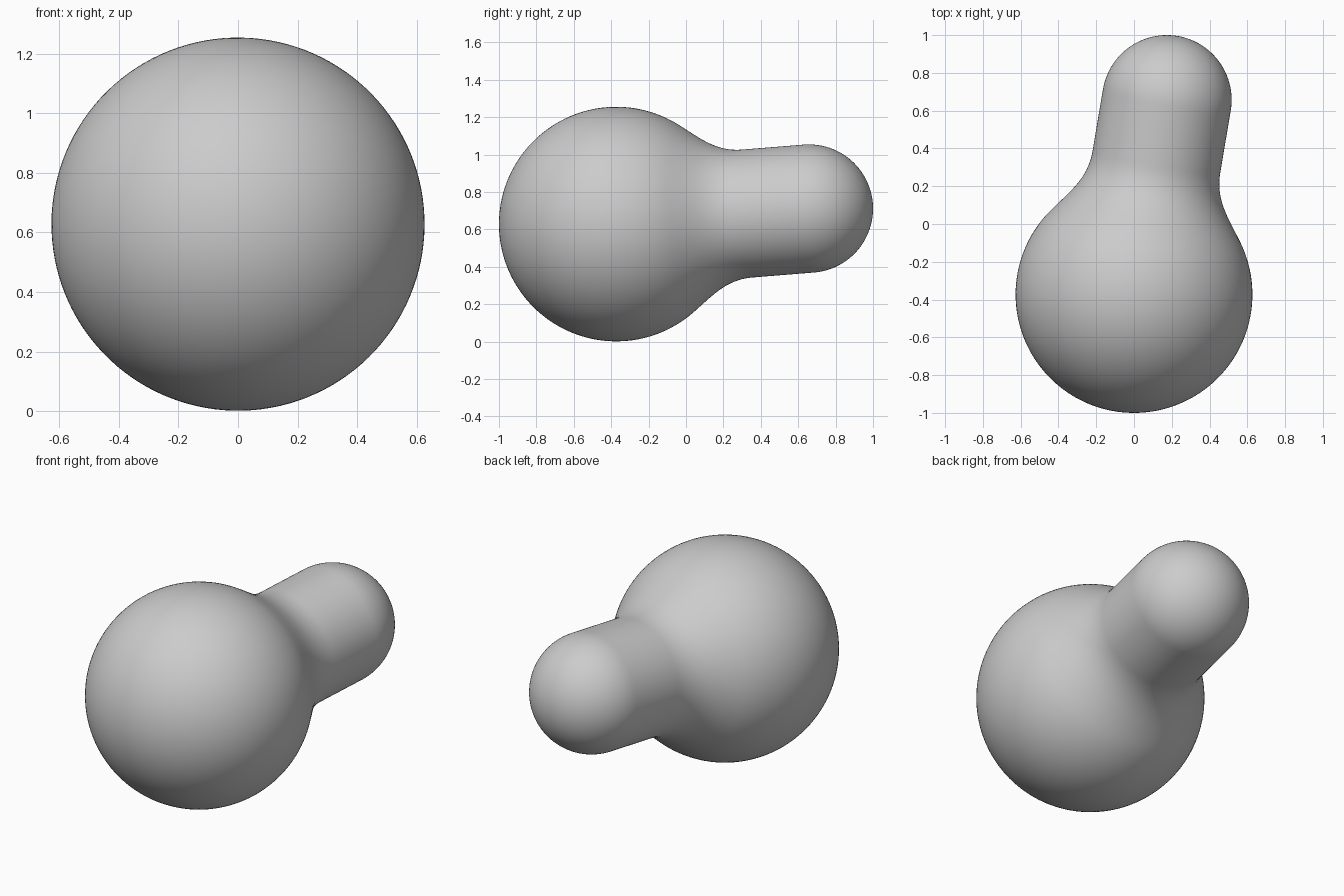
import bpy, bmesh, math
from mathutils import Vector, Matrix

if "Cube" in bpy.data.objects:
    bpy.data.objects.remove(bpy.data.objects["Cube"])

BALL = Vector((0.0, -0.373, 0.628))   # ball centre
TIP = Vector((0.174, 0.657, 0.711))   # centre of the rounded arm end
R, r, K = 0.627, 0.343, 0.165         # ball radius, arm radius, blend width
L = (TIP - BALL).length
SEG = 128


def field(t, rad):
    # smooth union of ball and arm, measured along/away from the arm axis
    a, b = math.hypot(t, rad) - R, rad - r
    h = max(K - abs(a - b), 0) / K
    return min(a, b) - h * h * K / 4


def blend_radius(t):
    lo, hi = 0.2, 0.8
    for _ in range(40):
        mid = (lo + hi) / 2
        if field(t, mid) > 0:
            hi = mid
        else:
            lo = mid
    return lo


# profile along the axis: ball arc, blended neck and arm, rounded end
start = math.radians(62)
profile = []
for i in range(49):
    a = math.pi + (start - math.pi) * i / 48
    profile.append((R * math.cos(a), R * math.sin(a)))
t0 = R * math.cos(start)
for i in range(1, 49):
    t = t0 + (L - t0) * i / 48
    profile.append((t, blend_radius(t)))
for i in range(1, 33):
    a = math.pi / 2 * (1 - i / 32)
    profile.append((L + r * math.cos(a), r * math.sin(a)))

# spin the profile around the axis
bm = bmesh.new()
verts = [bm.verts.new((max(rad, 0), 0, t)) for t, rad in profile]
edges = [bm.edges.new(p) for p in zip(verts, verts[1:])]
bmesh.ops.spin(bm, geom=verts + edges, cent=(0, 0, 0), axis=(0, 0, 1),
               angle=math.tau, steps=SEG, use_duplicate=False)
bmesh.ops.remove_doubles(bm, verts=bm.verts, dist=1e-5)
bmesh.ops.dissolve_degenerate(bm, edges=bm.edges, dist=1e-6)
bmesh.ops.recalc_face_normals(bm, faces=bm.faces)

# tilt the axis from the ball towards the arm end
turn = Vector((0, 0, 1)).rotation_difference(TIP - BALL).to_matrix().to_4x4()
bm.transform(Matrix.Translation(BALL) @ turn)
for f in bm.faces:
    f.smooth = True
mesh = bpy.data.meshes.new("ball_with_arm")
bm.to_mesh(mesh)
bm.free()
bpy.context.collection.objects.link(bpy.data.objects.new("ball_with_arm", mesh))
